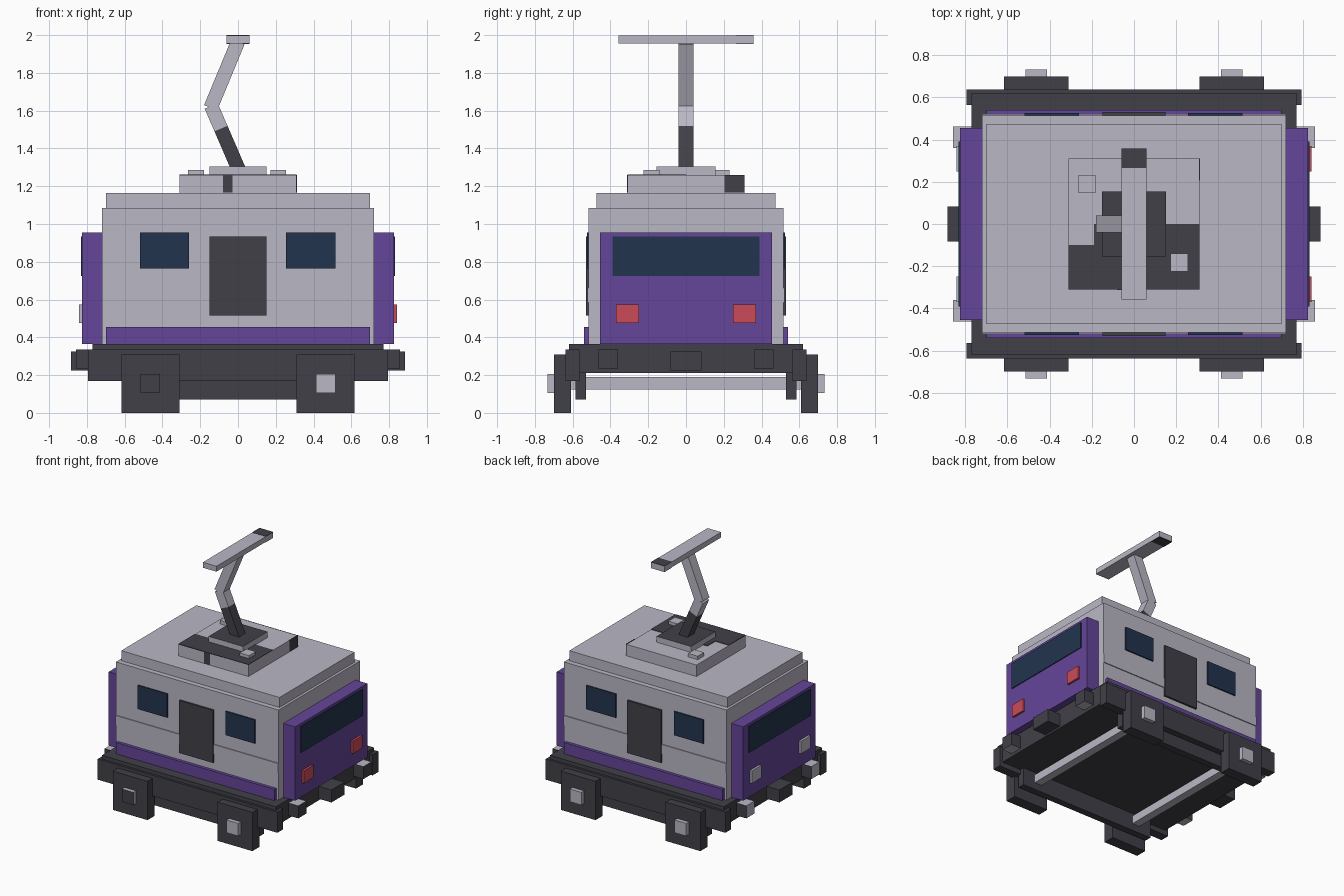
import bpy, bmesh
from mathutils import Vector

if "Cube" in bpy.data.objects:
    bpy.data.objects.remove(bpy.data.objects["Cube"])


def material(name, rgb):
    m = bpy.data.materials.new(name)
    m.diffuse_color = (*rgb, 1)
    m.use_nodes = True
    m.node_tree.nodes["Principled BSDF"].inputs["Base Color"].default_value = m.diffuse_color
    return m


GREY = material("light_grey", (0.49, 0.475, 0.55))
DARK = material("charcoal", (0.053, 0.051, 0.065))
PURPLE = material("purple", (0.13, 0.06, 0.32))
NAVY = material("navy_glass", (0.016, 0.034, 0.074))
RED = material("tail_red", (0.60, 0.07, 0.10))


def box(name, x, y, z, mat, alt=None, rule=None):
    """Box from ranges; faces whose normal passes the rule take the alt material."""
    bm = bmesh.new()
    bmesh.ops.create_cube(bm, size=1)
    for v in bm.verts:
        v.co = Vector([(r[0] + r[1]) / 2 + c * abs(r[1] - r[0])
                       for c, r in zip(v.co, (x, y, z))])
    bm.normal_update()
    me = bpy.data.meshes.new(name)
    me.materials.append(mat)
    if alt:
        me.materials.append(alt)
        for f in bm.faces:
            f.material_index = int(rule(f.normal))
    bm.to_mesh(me)
    bm.free()
    ob = bpy.data.objects.new(name, me)
    bpy.context.collection.objects.link(ob)
    return ob


def sym(a):
    return (-a, a)


def side(s, a, b):
    return (s * a, s * b)


def arm(name, p, q, mat, width=0.075, depth=0.08):
    """Square bar between two points of the xz plane."""
    p, q = Vector((p[0], 0, p[1])), Vector((q[0], 0, q[1]))
    ob = box(name, sym(width / 2), sym(depth / 2), sym((q - p).length / 2), mat)
    ob.location = (p + q) / 2
    ob.rotation_euler = (q - p).to_track_quat('Z', 'Y').to_euler()
    # keep the bar's flat sides parallel to the y axis
    d = q - p
    ob.rotation_euler = (0, Vector((d.z, d.x)).angle_signed(Vector((1, 0))), 0)
    return ob


# Car body and roof
box("body", sym(0.72), sym(0.515), (0.36, 1.085), GREY)
box("belt_band", sym(0.72), sym(0.522), (0.585, 0.66), GREY)
box("roof", sym(0.70), sym(0.475), (1.085, 1.165), GREY)
box("lower_skirt", sym(0.70), sym(0.54), (0.365, 0.455), PURPLE)

# Chassis
box("platform", sym(0.77), sym(0.62), (0.21, 0.365), DARK)

for s in (-1, 1):
    # Side walls: door and windows
    box("door", sym(0.15), side(s, 0.51, 0.53), (0.515, 0.935), DARK)
    for x in ((-0.52, -0.26), (0.255, 0.515)):
        box("side_window", x, side(s, 0.51, 0.525), (0.765, 0.955), NAVY)

    # Side sills and lower beams
    box("sill", sym(0.795), side(s, 0.565, 0.637), (0.17, 0.335), DARK)
    box("lower_beam", sym(0.60), side(s, 0.53, 0.585), (0.07, 0.21), DARK)

    # Cab ends: panel, windscreen, lamps
    box("cab_panel", side(s, 0.72, 0.825), sym(0.455), (0.365, 0.955), PURPLE)
    box("windscreen", side(s, 0.82, 0.832), sym(0.39), (0.725, 0.935), NAVY)
    for t in (-1, 1):
        box("lamp", side(s, 0.82, 0.842), side(t, 0.25, 0.37), (0.475, 0.575),
            RED if s > 0 else GREY)

    # Coupler and buffers
    box("coupler", side(s, 0.76, 0.885), sym(0.083), (0.225, 0.325), DARK)
    for t in (-1, 1):
        box("buffer", side(s, 0.76, 0.857), side(t, 0.36, 0.462), (0.235, 0.335), DARK,
            GREY, lambda n: abs(n.z) > 0.5 or n.x < -0.5)

    # Axle, square wheels and hubs
    box("axle", side(s, 0.43, 0.495), sym(0.62), (0.125, 0.19), GREY)
    for t in (-1, 1):
        box("wheel", side(s, 0.31, 0.617), side(t, 0.61, 0.70), (0, 0.31), DARK)
        dark_hub = s < 0 and t < 0
        box("hub", side(s, 0.412, 0.515), side(t, 0.69, 0.733), (0.105, 0.207), GREY,
            DARK, lambda n, d=dark_hub: d and n.y < -0.5)

# Roof equipment base with dark top patches
box("pantograph_base", sym(0.31), sym(0.31), (1.165, 1.257), GREY)
box("base_patch_right", (-0.19, 0.31), (-0.31, 0), (1.255, 1.261), DARK)
box("base_patch_left", (-0.31, -0.19), (-0.31, -0.10), (1.255, 1.261), DARK)
box("base_patch_front", (-0.08, -0.03), (-0.313, -0.308), (1.167, 1.26), DARK)
box("base_patch_end", (0.308, 0.313), (0.205, 0.31), (1.167, 1.26), DARK)
box("pantograph_mount", sym(0.152), sym(0.155), (1.255, 1.304), GREY,
    DARK, lambda n: n.z > 0.5)
box("roof_bolt_right", (0.173, 0.255), (-0.225, -0.14), (1.255, 1.285), GREY)
box("roof_bolt_left", (-0.265, -0.18), (0.15, 0.23), (1.255, 1.285), GREY)

# Pantograph: two-tone lower arm, upper arm and contact bar
arm("lower_arm_base", (0.005, 1.285), (-0.09, 1.505), DARK)
arm("lower_arm_tip", (-0.09, 1.505), (-0.142, 1.625), GREY)
arm("upper_arm", (-0.145, 1.615), (0.0, 1.965), GREY)
box("contact_bar", sym(0.06), sym(0.358), (1.955, 1.998), GREY)
for z in ((1.996, 2.0), (1.952, 1.957)):
    box("contact_bar_patch", sym(0.06), (0.265, 0.358), z, DARK)
